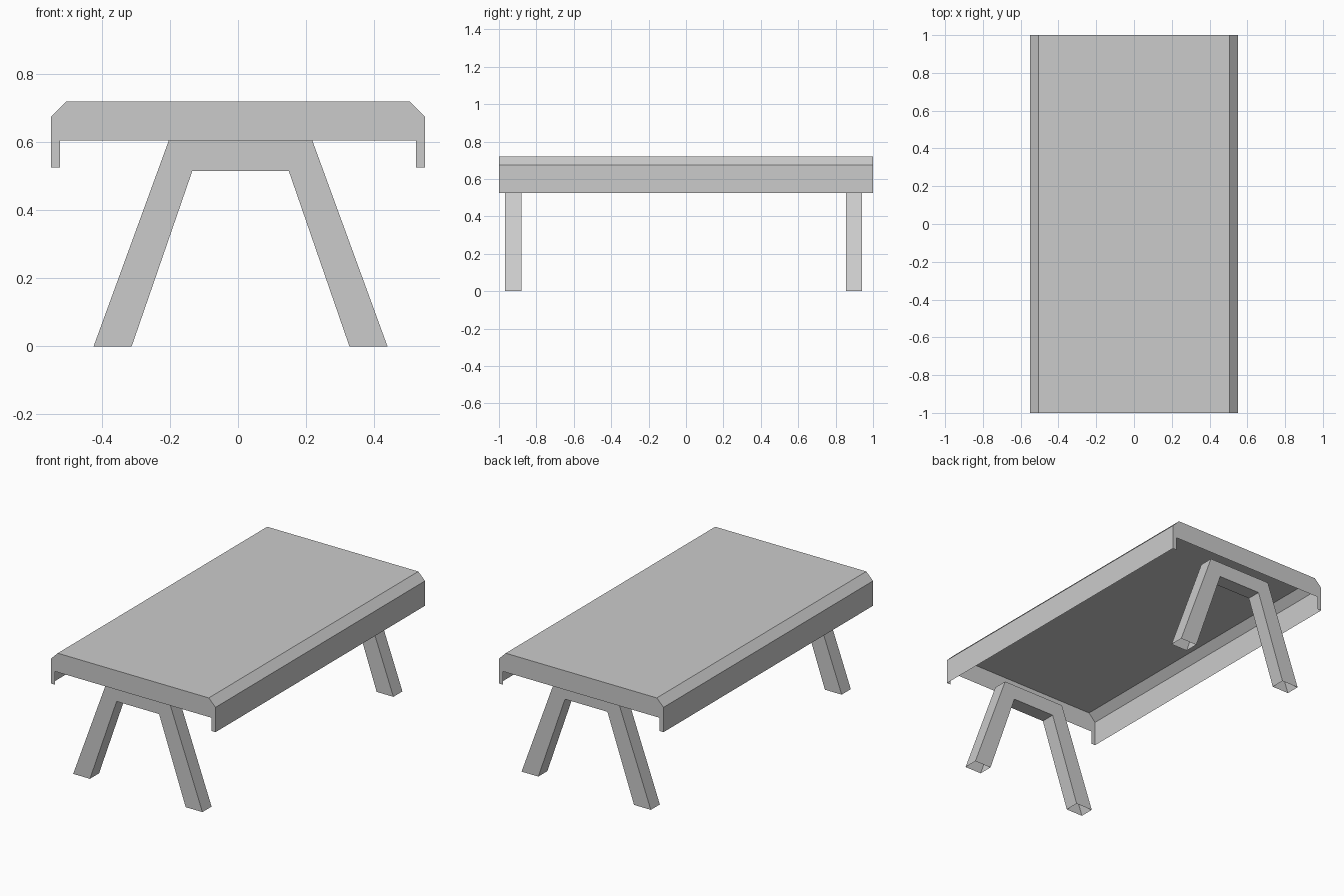
import bpy, bmesh

if "Cube" in bpy.data.objects:
    bpy.data.objects.remove(bpy.data.objects["Cube"])


def shell(name, outline, y0, y1, open_edges):
    """Extrude an (x, z) outline from y0 to y1, leaving the given edges open."""
    bm = bmesh.new()
    front = [bm.verts.new((x, y0, z)) for x, z in outline]
    back = [bm.verts.new((x, y1, z)) for x, z in outline]
    n = len(outline)
    bm.faces.new(front)
    bm.faces.new(back[::-1])
    for i in range(n):
        if i not in open_edges:
            j = (i + 1) % n
            bm.faces.new((front[j], front[i], back[i], back[j]))
    mesh = bpy.data.meshes.new(name)
    bm.to_mesh(mesh)
    bm.free()
    obj = bpy.data.objects.new(name, mesh)
    bpy.context.collection.objects.link(obj)
    return obj


# Hollow table top: chamfered cover with side skirts and notched end panels
half = [(0.523, 0.605), (0.523, 0.525), (0.55, 0.525), (0.55, 0.675), (0.505, 0.72)]
top = half + [(-x, z) for x, z in reversed(half)]
shell("table_top", top, -1.0, 1.0, open_edges={0, 1, 7, 8, 9})

# Splayed leg frames, open at the feet and where they meet the top
cx = 0.0075
half = [(0.142, 0.515), (0.32, 0.0), (0.432, 0.0), (0.211, 0.605)]
frame = [(cx + x, z) for x, z in half] + [(cx - x, z) for x, z in reversed(half)]
for name, y0, y1 in (("front_leg_frame", -0.967, -0.88), ("back_leg_frame", 0.856, 0.942)):
    shell(name, frame, y0, y1, open_edges={1, 3, 5})
